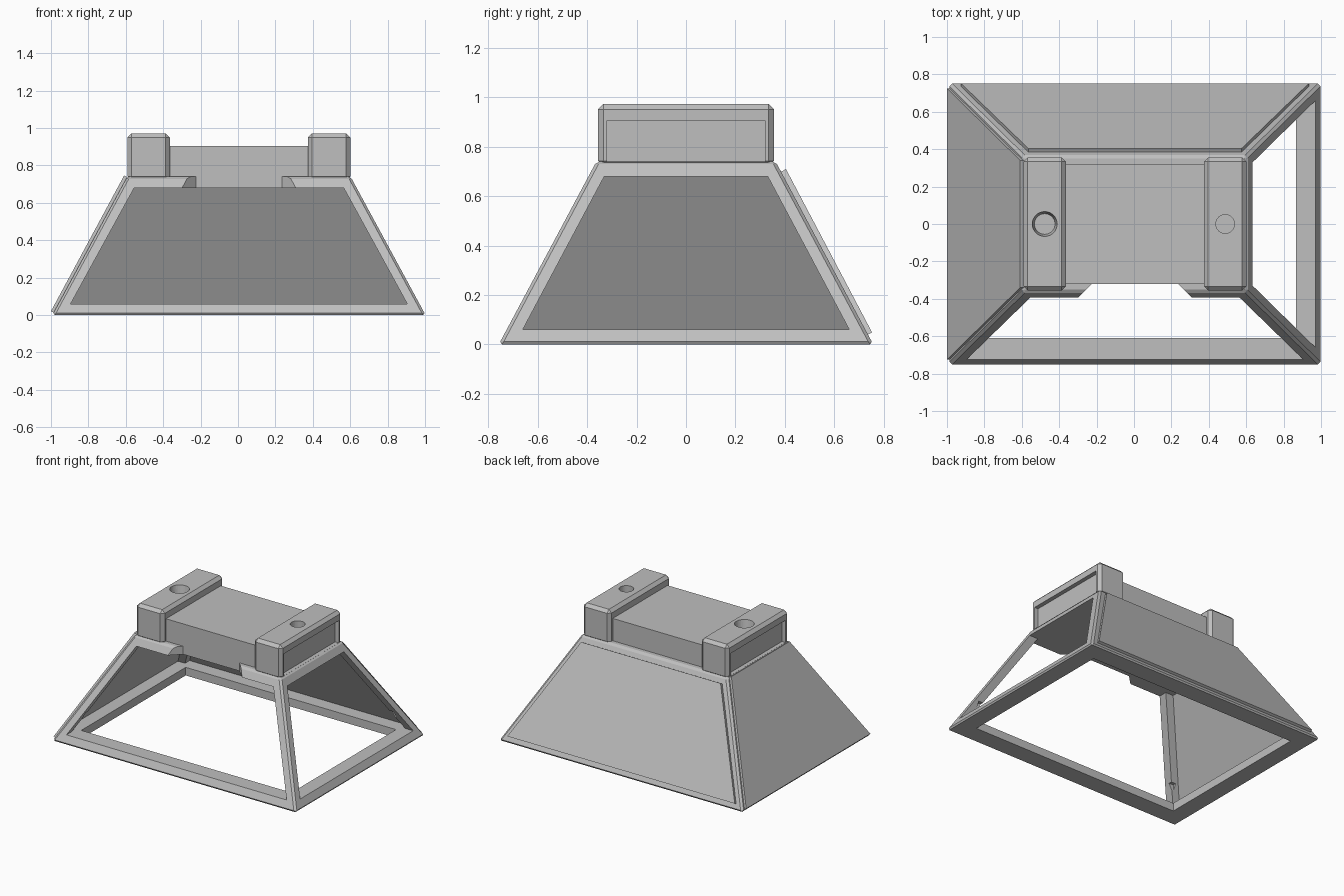
import bpy, bmesh
from mathutils import Vector

old = bpy.data.objects.get("Cube")
if old:
    bpy.data.objects.remove(old, do_unlink=True)

grey = bpy.data.materials.new("plain grey")
grey.use_nodes = True
grey.diffuse_color = (0.52, 0.52, 0.52, 1)
grey.node_tree.nodes["Principled BSDF"].inputs["Base Color"].default_value = grey.diffuse_color

CX = 0.005                      # frame centre, shifted by the side panel
TOP, SILL, LINTEL = 0.74, 0.06, 0.68
BLOCK_TOP, BLOCK_Y = 0.905, 0.32


def loft(name, ring_a, ring_b):
    """Solid between two matching rings of points."""
    bm = bmesh.new()
    a = [bm.verts.new(p) for p in ring_a]
    b = [bm.verts.new(p) for p in ring_b]
    bm.faces.new(a)
    bm.faces.new(b)
    n = len(a)
    for i in range(n):
        j = (i + 1) % n
        bm.faces.new((a[i], a[j], b[j], b[i]))
    bmesh.ops.recalc_face_normals(bm, faces=bm.faces)
    mesh = bpy.data.meshes.new(name)
    bm.to_mesh(mesh)
    bm.free()
    mesh.materials.append(grey)
    ob = bpy.data.objects.new(name, mesh)
    bpy.context.collection.objects.link(ob)
    return ob


def rect(cx, hx, hy, z):
    return [(cx - hx, -hy, z), (cx + hx, -hy, z), (cx + hx, hy, z), (cx - hx, hy, z)]


def box(name, cx, hx, hy, z0, z1):
    return loft(name, rect(cx, hx, hy, z0), rect(cx, hx, hy, z1))


def apply(ob, mod):
    bpy.context.view_layer.objects.active = ob
    bpy.ops.object.modifier_apply(modifier=mod.name)


def bevel(ob, width):
    mod = ob.modifiers.new("bevel", 'BEVEL')
    mod.width = width
    mod.segments = 1
    mod.limit_method = 'NONE'
    apply(ob, mod)


def cut(ob, cutter):
    mod = ob.modifiers.new("cut", 'BOOLEAN')
    mod.operation = 'DIFFERENCE'
    mod.solver = 'EXACT'
    mod.object = cutter
    apply(ob, mod)
    bpy.data.objects.remove(cutter, do_unlink=True)


# Tapered frame with four trapezoid openings and an open floor
frame = loft("frame", rect(CX, 0.998, 0.757, 0), rect(CX, 0.597, 0.362, TOP))
bevel(frame, 0.013)


def trapezoid(low, high):
    return [(-low, SILL), (low, SILL), (high, LINTEL), (-high, LINTEL)]


front_shape = trapezoid(0.9, 0.56)
side_shape = trapezoid(0.66, 0.33)
cut(frame, loft("front_cutter", [(CX + u, -2, z) for u, z in front_shape],
                [(CX + u, 2, z) for u, z in front_shape]))
cut(frame, loft("side_cutter", [(-2, u, z) for u, z in side_shape],
                [(2, u, z) for u, z in side_shape]))
cut(frame, box("floor_cutter", CX, 0.86, 0.61, -0.1, 0.2))

# Splayed notch in the front top rail
notch = [(-0.23, -0.32), (0.23, -0.32), (0.33, -0.42), (-0.33, -0.42)]
cut(frame, loft("notch_cutter", [(CX + x, y, 0.6) for x, y in notch],
                [(CX + x, y, 0.8) for x, y in notch]))

# Central block held between the end caps
box("centre_block", CX, 0.565, BLOCK_Y, LINTEL + 0.004, BLOCK_TOP)

# End caps: chamfered bridges with a slot for the block and a screw hole
for name, side, rim in (("right_end_cap", -1, 0.067), ("left_end_cap", 1, 0.05)):
    x = CX + side * 0.4825
    cap = box(name, x, 0.113, 0.356, TOP - 0.02, 0.972)
    bevel(cap, 0.022)
    cut(cap, box("slot_cutter", x, 0.3, BLOCK_Y, TOP, BLOCK_TOP))
    bpy.ops.mesh.primitive_cone_add(vertices=32, radius1=0.05, radius2=rim,
                                    depth=0.1, location=(x, 0, 0.925))
    cut(cap, bpy.context.object)


# Cover panels on the back and right faces
def panel(name, points, out):
    loft(name, points, [Vector(p) + Vector(out) for p in points])


panel("back_panel", [(CX - 0.93, 0.726, 0.035), (CX + 0.93, 0.726, 0.035),
                     (CX + 0.57, 0.378, 0.695), (CX - 0.57, 0.378, 0.695)],
      (0, 0.026, 0.014))
panel("right_panel", [(-0.98, -0.725, 0.01), (-0.98, 0.725, 0.01),
                      (-0.589, 0.34, 0.735), (-0.589, -0.34, 0.735)],
      (-0.02, 0, 0.011))
